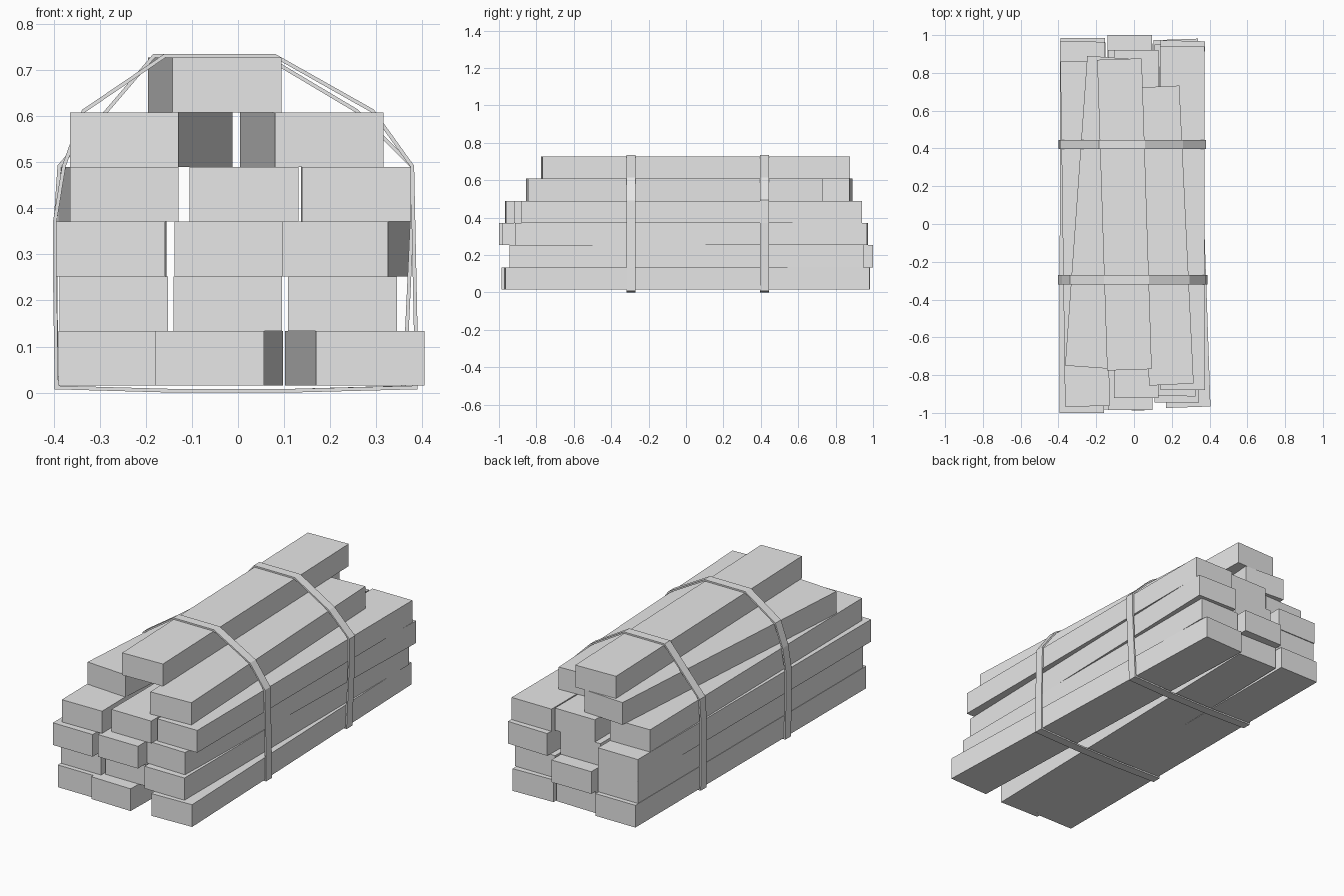
import bpy
import bmesh
from mathutils import Vector
from mathutils.geometry import convex_hull_2d

if "Cube" in bpy.data.objects:
    bpy.data.objects.remove(bpy.data.objects["Cube"], do_unlink=True)

grey = bpy.data.materials.new("plain_grey")
grey.use_nodes = True
grey.diffuse_color = (0.8, 0.8, 0.8, 1)
grey.node_tree.nodes["Principled BSDF"].inputs["Base Color"].default_value = (0.8, 0.8, 0.8, 1)

WIDTH, HEIGHT, BASE = 0.236, 0.1187, 0.015

# Planks by layer: centre x at the front end, centre x at the back end, front y, back y
LAYERS = [
    [(-0.272, -0.272, -0.965, 0.985), (-0.062, -0.02, -0.985, 0.957), (0.287, 0.22, -0.97, 0.977)],
    [(-0.27, -0.27, -0.94, 0.96), (-0.022, -0.022, -0.92, 1.0), (0.227, 0.227, -0.945, 0.95)],
    [(-0.277, -0.273, -1.0, 0.965), (-0.02, -0.02, -0.985, 0.92), (0.208, 0.258, -0.91, 0.97)],
    [(-0.247, -0.272, -0.965, 0.862), (0.013, 0.013, -0.92, 0.92), (0.257, 0.255, -0.88, 0.94)],
    [(-0.247, -0.13, -0.758, 0.882), (0.198, 0.122, -0.85, 0.727)],
    [(-0.024, -0.077, -0.772, 0.873)],
]


def finish(name, bm):
    bmesh.ops.recalc_face_normals(bm, faces=bm.faces)
    mesh = bpy.data.meshes.new(name)
    bm.to_mesh(mesh)
    bm.free()
    mesh.materials.append(grey)
    obj = bpy.data.objects.new(name, mesh)
    bpy.context.collection.objects.link(obj)
    return obj


def plank(name, spec, layer):
    x0, x1, y0, y1 = spec
    front, back = Vector((x0, y0, 0)), Vector((x1, y1, 0))
    axis = back - front
    bm = bmesh.new()
    bmesh.ops.create_cube(bm, size=1)
    bmesh.ops.scale(bm, verts=bm.verts, vec=(WIDTH, axis.length, HEIGHT))
    obj = finish(name, bm)
    obj.location = (front + back) / 2 + Vector((0, 0, BASE + HEIGHT * (layer + 0.5)))
    obj.rotation_euler.z = Vector((0, 1, 0)).rotation_difference(axis).to_euler().z


def strap(name, y, half=0.024, thick=0.008):
    # Tight loop around the stack's cross-section, sagging a little underneath
    pts = [Vector((-0.14, thick)), Vector((0.11, thick))]
    for i, layer in enumerate(LAYERS):
        for x0, x1, y0, y1 in layer:
            x = x0 + (x1 - x0) * (y - y0) / (y1 - y0)
            for side in (-1, 1):
                for z in (i, i + 1):
                    pts.append(Vector((x + side * WIDTH / 2, BASE + z * HEIGHT)))
    inner = [pts[i] for i in convex_hull_2d(pts)]
    n = len(inner)
    middle = Vector((0, 0.37))

    def normal(a, b):
        d = (b - a).normalized()
        out = Vector((d.y, -d.x))
        return out if out.dot((a + b) / 2 - middle) > 0 else -out

    outer = []
    for i, p in enumerate(inner):
        n1, n2 = normal(inner[i - 1], p), normal(p, inner[(i + 1) % n])
        outer.append(p + (n1 + n2) * thick / (1 + n1.dot(n2)))

    bm = bmesh.new()
    rings = [[bm.verts.new((p.x, y + s, p.y)) for p in loop]
             for loop, s in ((inner, -half), (outer, -half), (outer, half), (inner, half))]
    for k in range(4):
        a, b = rings[k], rings[(k + 1) % 4]
        for i in range(n):
            j = (i + 1) % n
            bm.faces.new((a[i], a[j], b[j], b[i]))
    finish(name, bm)


# Stacked planks
for i, layer in enumerate(LAYERS):
    for j, spec in enumerate(layer):
        plank(f"plank_layer_{i + 1}_{j + 1}", spec, i)

# Binding straps
strap("front_strap", -0.295)
strap("back_strap", 0.42)
